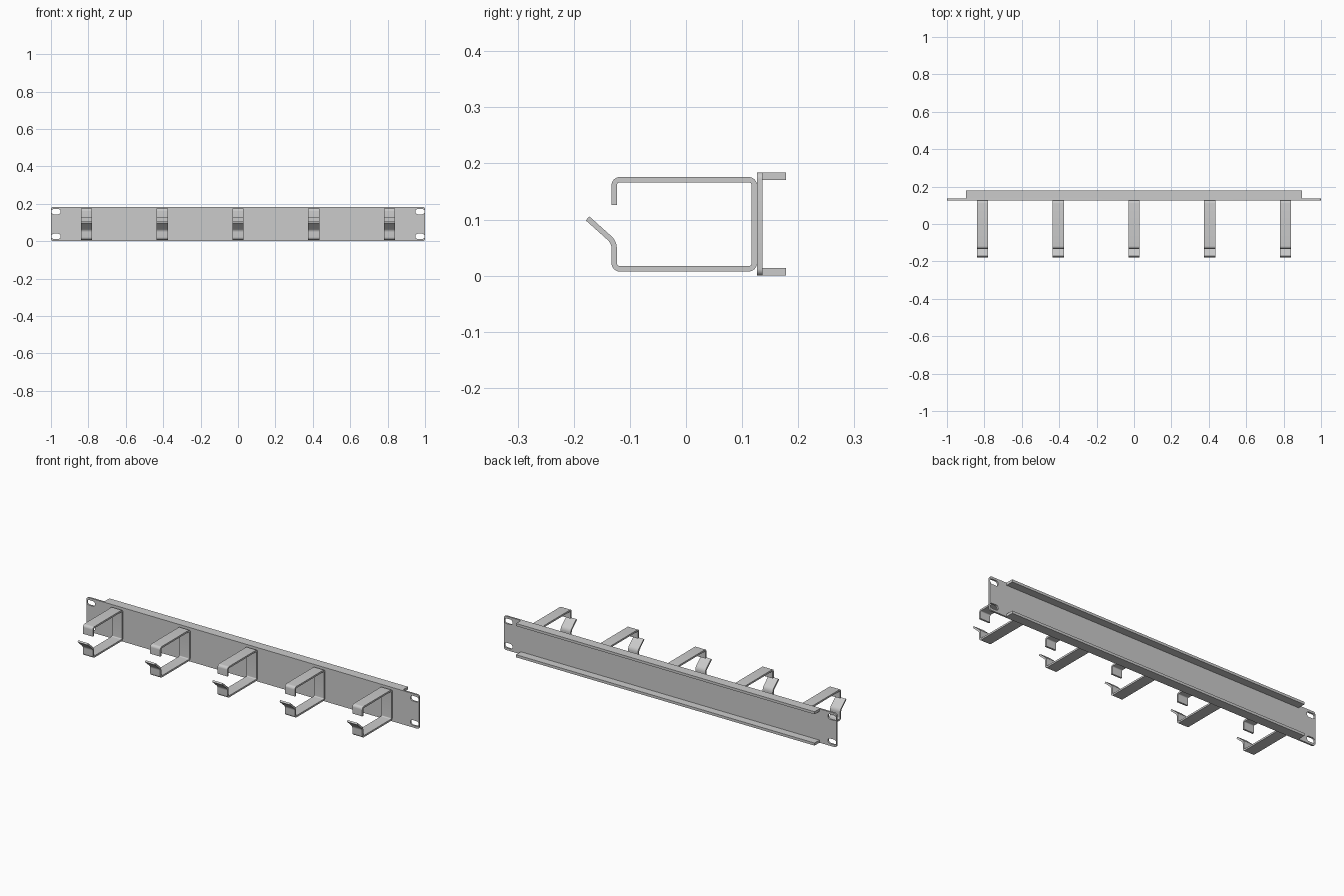
import bpy, bmesh, math
from mathutils import Vector

if "Cube" in bpy.data.objects:
    bpy.data.objects.remove(bpy.data.objects["Cube"])

PLATE_FRONT, PLATE_BACK, HEIGHT = 0.1265, 0.136, 0.184


def arc(cx, cz, r, a0, a1, n):
    return [(cx + r * math.cos(math.radians(a0 + (a1 - a0) * i / n)),
             cz + r * math.sin(math.radians(a0 + (a1 - a0) * i / n))) for i in range(n + 1)]


def rounded_rect(cx, cz, w, h, r, n=6):
    pts = []
    for k, (sx, sz) in enumerate([(1, 1), (-1, 1), (-1, -1), (1, -1)]):
        pts += arc(cx + sx * (w / 2 - r), cz + sz * (h / 2 - r), r, 90 * k, 90 * k + 90, n)
    return pts


def smooth(obj):
    bpy.ops.object.select_all(action='DESELECT')
    obj.select_set(True)
    bpy.context.view_layer.objects.active = obj
    bpy.ops.object.shade_smooth_by_angle(angle=math.radians(35))


def mesh_object(name, bm):
    bmesh.ops.recalc_face_normals(bm, faces=bm.faces[:])
    me = bpy.data.meshes.new(name)
    bm.to_mesh(me)
    bm.free()
    obj = bpy.data.objects.new(name, me)
    bpy.context.collection.objects.link(obj)
    smooth(obj)
    return obj


# Front plate: rounded outline with four slots, filled and extruded
bm = bmesh.new()
loops = [rounded_rect(0, HEIGHT / 2, 2, HEIGHT, 0.012)]
loops += [rounded_rect(sx * 0.973, z, 0.05, 0.028, 0.0135)
          for sx in (-1, 1) for z in (0.026, HEIGHT - 0.026)]
edges = []
for loop in loops:
    vs = [bm.verts.new((x, PLATE_FRONT, z)) for x, z in loop]
    edges += [bm.edges.new((vs[i - 1], vs[i])) for i in range(len(vs))]
bmesh.ops.triangle_fill(bm, edges=edges, use_beauty=True, use_dissolve=False)
ext = bmesh.ops.extrude_face_region(bm, geom=bm.faces[:], use_keep_orig=True)
moved = [g for g in ext['geom'] if isinstance(g, bmesh.types.BMVert)]
bmesh.ops.translate(bm, verts=moved, vec=(0, PLATE_BACK - PLATE_FRONT, 0))
mesh_object("front_plate", bm)

# Stiffening flanges behind the plate
for name, z in (("bottom_flange", 0.007), ("top_flange", HEIGHT - 0.007)):
    bm = bmesh.new()
    bmesh.ops.create_cube(bm, size=1)
    bmesh.ops.scale(bm, verts=bm.verts[:], vec=(1.795, 0.178 - PLATE_BACK, 0.014))
    bmesh.ops.translate(bm, verts=bm.verts[:], vec=(0, (0.178 + PLATE_BACK) / 2, z))
    mesh_object(name, bm)


def fillet(path, radii, n=6):
    """Round the inner corners of an open 2D path."""
    p = [Vector(q) for q in path]
    out = [p[0]]
    for i in range(1, len(p) - 1):
        a, b = (p[i - 1] - p[i]).normalized(), (p[i + 1] - p[i]).normalized()
        half = a.angle(b) / 2
        r = radii[i - 1]
        centre = p[i] + (a + b).normalized() * (r / math.sin(half))
        s = p[i] + a * (r / math.tan(half)) - centre
        e = p[i] + b * (r / math.tan(half)) - centre
        out += [centre + (s * (1 - k / n) + e * (k / n)).normalized() * r for k in range(n + 1)]
    return out + [p[-1]]


def strip(name, path, thick, x, width):
    """Bent flat bar following a path in the YZ plane."""
    bm = bmesh.new()
    rings = []
    for i, q in enumerate(path):
        d0 = (q - path[max(i - 1, 0)]).normalized()
        d1 = (path[min(i + 1, len(path) - 1)] - q).normalized()
        d = (d0 + d1).normalized()
        nrm = Vector((-d.y, d.x)) * (thick / 2)
        rings.append([bm.verts.new((x + sx * width / 2, (q + s * nrm).x, (q + s * nrm).y))
                      for sx, s in ((-1, -1), (1, -1), (1, 1), (-1, 1))])
    for r0, r1 in zip(rings, rings[1:]):
        for k in range(4):
            bm.faces.new((r0[k - 1], r0[k], r1[k], r1[k - 1]))
    bm.faces.new(rings[0])
    bm.faces.new(rings[-1])
    return mesh_object(name, bm)


# Cable rings: open hoops with a flared lower lip
hoop = fillet([(-0.128, 0.126), (-0.128, 0.171), (0.1217, 0.171), (0.1217, 0.012),
               (-0.128, 0.012), (-0.128, 0.0595), (-0.1755, 0.102)],
              [0.010, 0.010, 0.010, 0.010, 0.025])
for i in range(5):
    strip(f"cable_ring_{i + 1}", hoop, 0.0095, (i - 2) * 0.405, 0.06)
